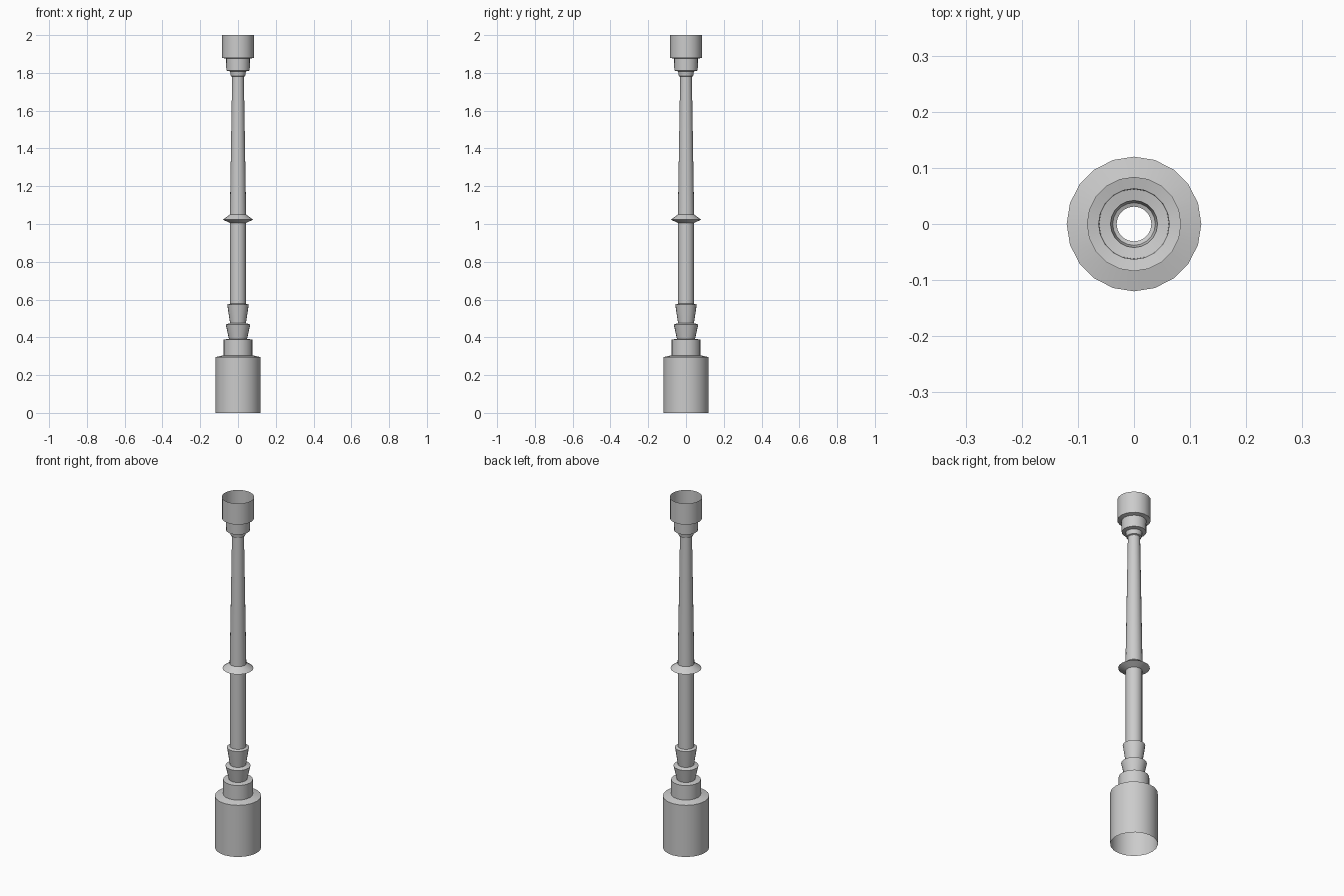
import bpy, bmesh, math

if "Cube" in bpy.data.objects:
    bpy.data.objects.remove(bpy.data.objects["Cube"])

SIDES = 20


def lathe(name, profile):
    """Revolve an open (radius, height) profile around z as a single skin."""
    bm = bmesh.new()
    rings = []
    for r, z in profile:
        rings.append([bm.verts.new((r * math.cos(2 * math.pi * i / SIDES),
                                    r * math.sin(2 * math.pi * i / SIDES), z))
                      for i in range(SIDES)])
    for low, high in zip(rings, rings[1:]):
        for i in range(SIDES):
            j = (i + 1) % SIDES
            bm.faces.new((low[i], low[j], high[j], high[i]))
    mesh = bpy.data.meshes.new(name)
    bm.to_mesh(mesh)
    bm.free()
    obj = bpy.data.objects.new(name, mesh)
    bpy.context.collection.objects.link(obj)
    bpy.ops.object.select_all(action='DESELECT')
    obj.select_set(True)
    bpy.context.view_layer.objects.active = obj
    bpy.ops.object.shade_smooth_by_angle(angle=math.radians(30))
    return obj


# Open-bottomed base drum with its stepped plinth
lathe("base", [(0.12, 0), (0.12, 0.295), (0.077, 0.305),
               (0.077, 0.388), (0.048, 0.392)])

# Two flared collars
lathe("lower_collar", [(0.048, 0.392), (0.065, 0.468), (0.042, 0.475)])
lathe("upper_collar", [(0.042, 0.475), (0.057, 0.573), (0.042, 0.578)])

# Lower shaft, ring and tapering upper shaft
lathe("lower_shaft", [(0.042, 0.578), (0.042, 1.005)])
lathe("middle_ring", [(0.042, 1.005), (0.08, 1.023), (0.043, 1.05)])
lathe("upper_shaft", [(0.043, 1.05), (0.031, 1.78)])

# Stepped open cup on top
lathe("top_cup", [(0.031, 1.78), (0.038, 1.783), (0.042, 1.808),
                  (0.062, 1.812), (0.063, 1.875), (0.084, 1.88), (0.084, 2.0)])
